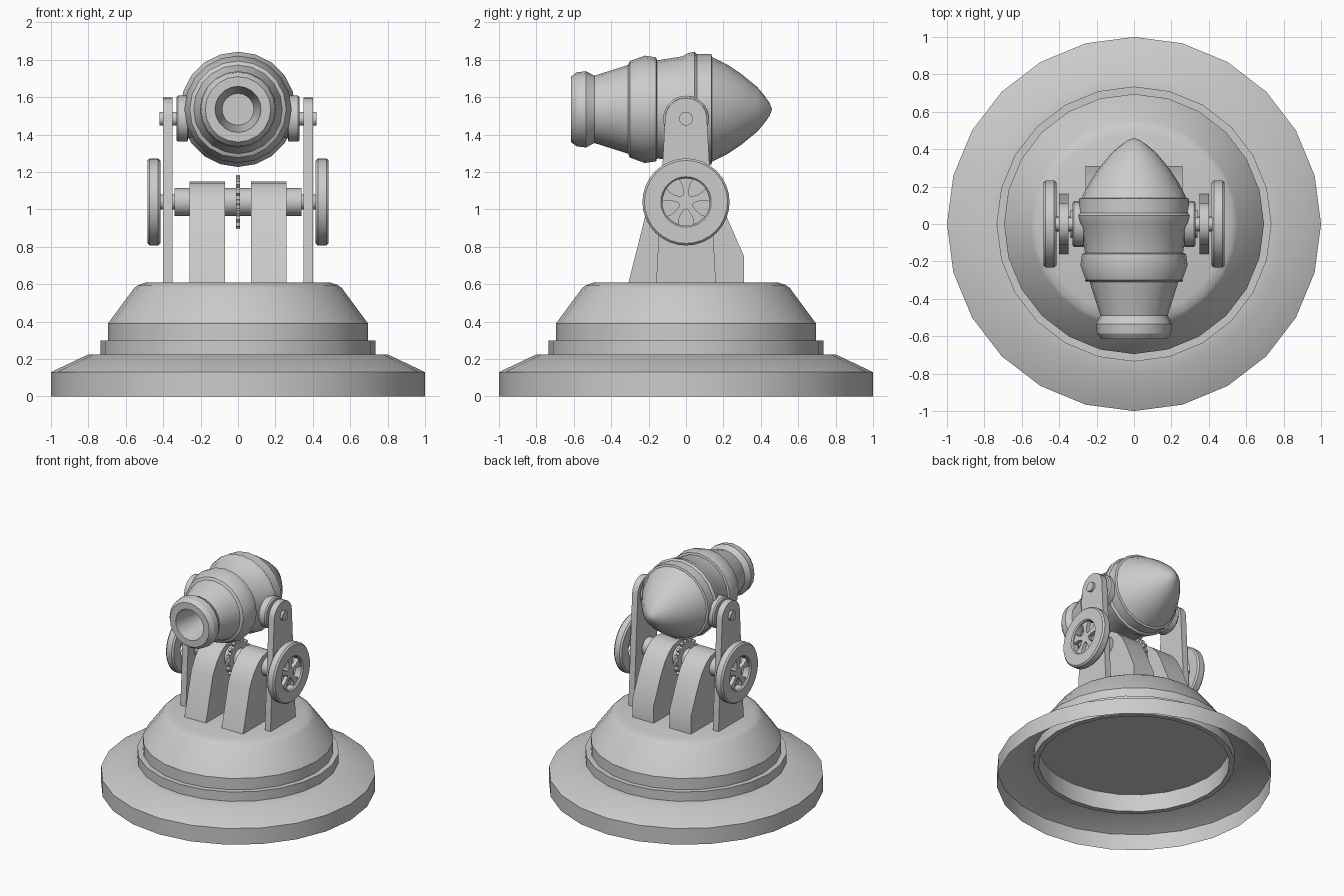
import bpy, bmesh
from math import sin, cos, pi, radians
from mathutils import Matrix, Vector

if "Cube" in bpy.data.objects:
    bpy.data.objects.remove(bpy.data.objects["Cube"])

AXIS_X = Matrix.Rotation(pi / 2, 4, 'Y')
AXIS_Y = Matrix.Rotation(-pi / 2, 4, 'X')


def finish(name, bm, smooth=True):
    bmesh.ops.recalc_face_normals(bm, faces=bm.faces)
    mesh = bpy.data.meshes.new(name)
    bm.to_mesh(mesh)
    bm.free()
    ob = bpy.data.objects.new(name, mesh)
    bpy.context.collection.objects.link(ob)
    if smooth:
        bpy.ops.object.select_all(action='DESELECT')
        ob.select_set(True)
        bpy.context.view_layer.objects.active = ob
        bpy.ops.object.shade_smooth_by_angle(angle=radians(30))
    return ob


def lathe(name, profile, sides, turn=Matrix(), loc=(0, 0, 0), closed=False):
    """Spin (radius, height) points; radius 0 at an end makes a pole or cap."""
    bm = bmesh.new()
    rings = []
    for r, h in profile:
        if r == 0:
            rings.append([bm.verts.new((0, 0, h))] * sides)
        else:
            rings.append([bm.verts.new((r * sin(2 * pi * i / sides), r * cos(2 * pi * i / sides), h))
                          for i in range(sides)])
    pairs = list(zip(rings, rings[1:])) + ([(rings[-1], rings[0])] if closed else [])
    for a, b in pairs:
        for i in range(sides):
            j = (i + 1) % sides
            bm.faces.new(list(dict.fromkeys((a[i], a[j], b[j], b[i]))))
    bm.transform(Matrix.Translation(loc) @ turn)
    return finish(name, bm)


def rod(name, r, x0, x1, z, sides=20):
    return lathe(name, [(0, x0), (r, x0), (r, x1), (0, x1)], sides, AXIS_X, (0, 0, z))


def slab(name, outline, x0, x1):
    """Extrude a (y, z) outline along x."""
    bm = bmesh.new()
    face = bm.faces.new([bm.verts.new((x0, y, z)) for y, z in outline])
    new = bmesh.ops.extrude_face_region(bm, geom=[face])['geom']
    bmesh.ops.translate(bm, vec=Vector((x1 - x0, 0, 0)),
                        verts=[v for v in new if isinstance(v, bmesh.types.BMVert)])
    return finish(name, bm)


def arc(r, z, a0, a1, n):
    return [(r * cos(radians(a0 + (a1 - a0) * i / n)), z + r * sin(radians(a0 + (a1 - a0) * i / n)))
            for i in range(n + 1)]


# Base: hollow skirt, collar ring, domed turntable
lathe("base_skirt", [(1, 0), (1, .13), (.8, .225), (.70, .225)], 24)
lathe("base_collar", [(.695, .15), (.735, .15), (.735, .3), (.695, .3)], 24, closed=True)
lathe("turntable", [(0, .29), (.695, .29), (.695, .39), (.555, .58), (.535, .595), (.49, .61), (0, .61)], 24)

# Barrel with hollow bore, axis along y
lathe("barrel", [(0, -.36), (.085, -.36), (.123, -.615), (.175, -.615), (.198, -.585), (.204, -.535),
                 (.18, -.49), (.237, -.31), (.258, -.30), (.287, -.22), (.278, -.16), (.262, -.155),
                 (.283, -.02), (.30, .01), (.308, .045), (.295, .06), (.295, .135), (.28, .14),
                 (.24, .22), (.19, .295), (.12, .38), (.085, .41), (.035, .447), (0, .46)],
      20, AXIS_Y, (0, 0, 1.535))

# Axle and centre gear
HUB = 1.04
rod("axle", .074, -.34, .34, HUB)
teeth = 16
gear = []
for k in range(teeth):
    for da, r in ((-.28, .122), (-.2, .145), (.2, .145), (.28, .122)):
        a = 2 * pi * (k + da) / teeth
        gear.append((r * cos(a), HUB + r * sin(a)))
slab("gear", gear, -.012, .012)

# Mirrored parts
block = [(-.31, .6), (.31, .6), (.31, .75), (.22, .955), (.17, 1.045), (.115, 1.105), (.06, 1.14), (0, 1.15)]
block += [(-y, z) for y, z in block[-2:2:-1]][:4]
plate = [(-.16, .6), (.16, .6)] + arc(.112, 1.485, 4, 176, 10)
for s, side in ((-1, "left"), (1, "right")):
    slab(side + "_support_block", block, s * .07, s * .26)
    slab(side + "_outer_plate", plate, s * .35, s * .4)
    lathe(side + "_trunnion", [(0, s * .2), (.1, s * .2), (.1, s * .265), (.123, s * .27), (.123, s * .32),
                               (.113, s * .33), (0, s * .33)], 20, AXIS_X, (0, 0, 1.485))
    rod(side + "_trunnion_pin", .037, s * .3, s * .42, 1.485, 16)
    # Handwheel: rim, hub and five spokes flaring into the rim
    rod(side + "_wheel_shaft", .04, s * .33, s * .465, HUB)
    lathe(side + "_wheel_rim", [(.127, s * .425), (.135, s * .415), (.222, s * .415), (.233, s * .427),
                                (.233, s * .472), (.222, s * .484), (.135, s * .484), (.127, s * .474)],
          32, AXIS_X, (0, 0, HUB), closed=True)
    for k in range(5):
        a = radians(90 + 72 * k)
        c, n = cos(a), sin(a)
        shape = [(.03, -.017), (.075, -.017), (.105, -.026), (.13, -.045),
                 (.13, .045), (.105, .026), (.075, .017), (.03, .017)]
        slab(f"{side}_wheel_spoke_{k + 1}", [(u * c - v * n, HUB + u * n + v * c) for u, v in shape],
             s * .435, s * .465)
